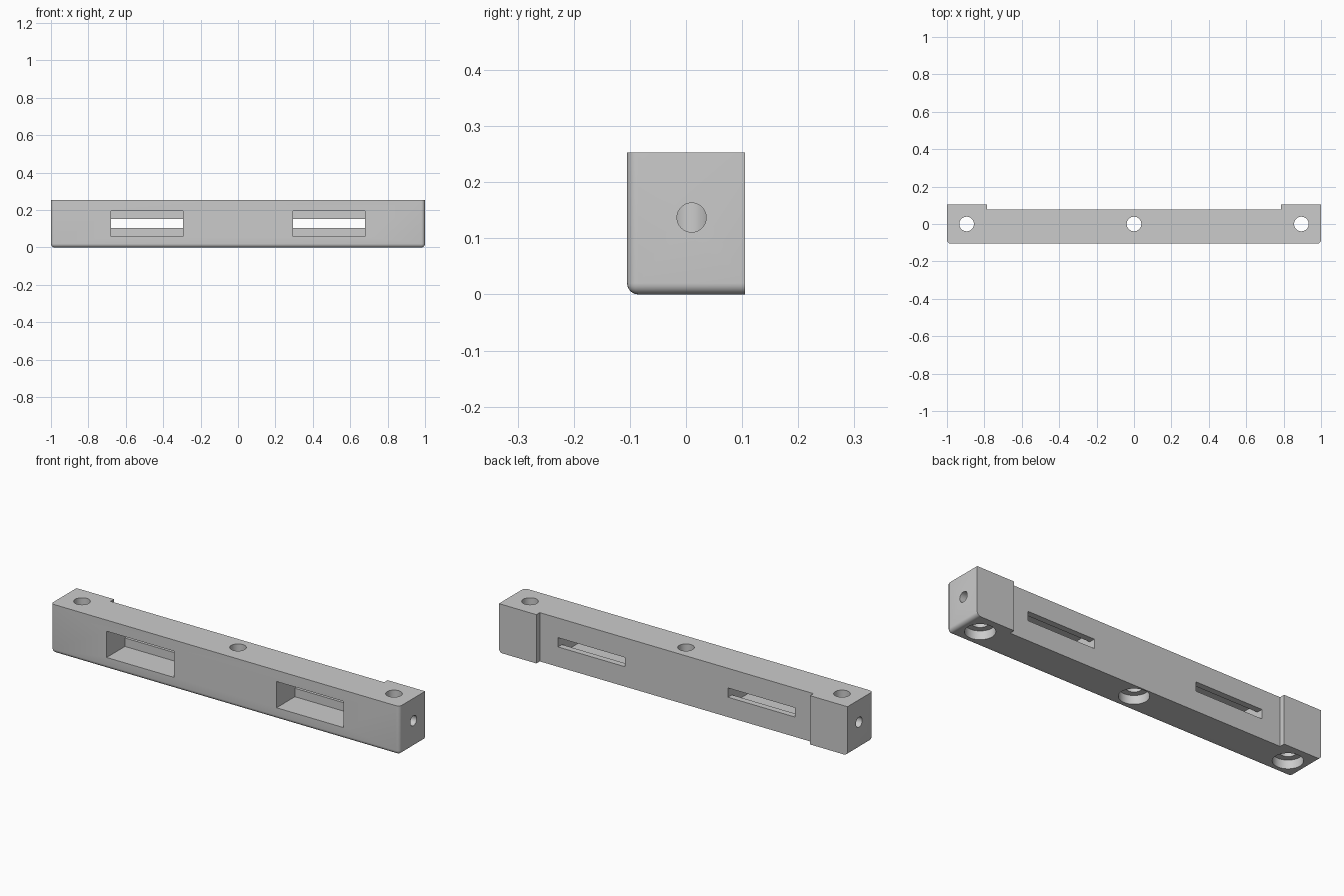
import bpy, bmesh, math
from mathutils import Matrix, Vector

cube = bpy.data.objects.get("Cube")
if cube:
    bpy.data.objects.remove(cube, do_unlink=True)

FRONT, BACK, WALL, TOP = -0.105, 0.105, 0.077, 0.253
STEP_X, MID_Z = 0.785, 0.127

grey = bpy.data.materials.new("plain grey")
grey.use_nodes = True
grey.diffuse_color = (0.6, 0.6, 0.6, 1)
grey.node_tree.nodes["Principled BSDF"].inputs["Base Color"].default_value = (0.6, 0.6, 0.6, 1)


def add_object(name, bm):
    bmesh.ops.recalc_face_normals(bm, faces=bm.faces[:])
    mesh = bpy.data.meshes.new(name)
    bm.to_mesh(mesh)
    bm.free()
    mesh.materials.append(grey)
    obj = bpy.data.objects.new(name, mesh)
    bpy.context.collection.objects.link(obj)
    return obj


def box(name, low, high):
    low, high = Vector(low), Vector(high)
    bm = bmesh.new()
    bmesh.ops.create_cube(bm, size=1)
    bmesh.ops.scale(bm, vec=high - low, verts=bm.verts)
    bmesh.ops.translate(bm, vec=(low + high) / 2, verts=bm.verts)
    return add_object(name, bm)


def cylinder(name, radius, depth, centre, axis="Z"):
    bm = bmesh.new()
    turn = Matrix.Rotation(math.pi / 2, 4, "Y") if axis == "X" else Matrix()
    bmesh.ops.create_cone(bm, cap_ends=True, segments=48, radius1=radius, radius2=radius,
                          depth=depth, matrix=Matrix.Translation(centre) @ turn)
    return add_object(name, bm)


# Bar outline with thicker end blocks, extruded upward
bm = bmesh.new()
outline = [(-1, FRONT), (1, FRONT), (1, BACK), (STEP_X, BACK),
           (STEP_X, WALL), (-STEP_X, WALL), (-STEP_X, BACK), (-1, BACK)]
base = bm.faces.new([bm.verts.new((x, y, 0)) for x, y in outline])
top = bmesh.ops.extrude_face_region(bm, geom=[base])["geom"]
bmesh.ops.translate(bm, vec=(0, 0, TOP), verts=[v for v in top if isinstance(v, bmesh.types.BMVert)])

# Rounded front corners, bottom front edge and bottom end edges
rounded = []
for e in bm.edges:
    a, b = (v.co for v in e.verts)
    upright = abs(a.z - b.z) > 0.1
    at_front = max(a.y, b.y) < FRONT + 0.01
    at_end = abs(a.x + b.x) > 1.99
    at_bottom = max(a.z, b.z) < 0.01
    if (upright and at_front) or (at_bottom and (at_front or at_end)):
        rounded.append(e)
bmesh.ops.bevel(bm, geom=rounded, offset=0.02, segments=6, profile=0.5, affect="EDGES")
bar = add_object("mounting_bar", bm)

# Front pockets, narrow back slots and end holes
cutters = []
for side in (-1, 1):
    x0, x1 = sorted((side * 0.295, side * 0.68))
    cutters.append(box("pocket_cutter", (x0, FRONT - 0.1, 0.059), (x1, 0.045, 0.195)))
    cutters.append(box("slot_cutter", (x0, 0, 0.103), (x1, 0.2, 0.151)))
    cutters.append(cylinder("end_hole_cutter", 0.026, 0.2, (side, 0.01, 0.137), "X"))

# Vertical screw holes with counterbores underneath
for x in (-0.895, 0, 0.895):
    cutters.append(cylinder("screw_hole_cutter", 0.039, 0.5, (x, 0, MID_Z)))
    cutters.append(cylinder("counterbore_cutter", 0.07, 0.09, (x, 0, 0)))

bpy.context.view_layer.objects.active = bar
for cutter in cutters:
    cutter.hide_render = True
    cut = bar.modifiers.new("cut", "BOOLEAN")
    cut.operation, cut.solver, cut.object = "DIFFERENCE", "EXACT", cutter
    bpy.ops.object.modifier_apply(modifier=cut.name)
    bpy.data.objects.remove(cutter, do_unlink=True)

bpy.ops.object.select_all(action="DESELECT")
bar.select_set(True)
bpy.ops.object.shade_smooth_by_angle(angle=math.radians(30))
